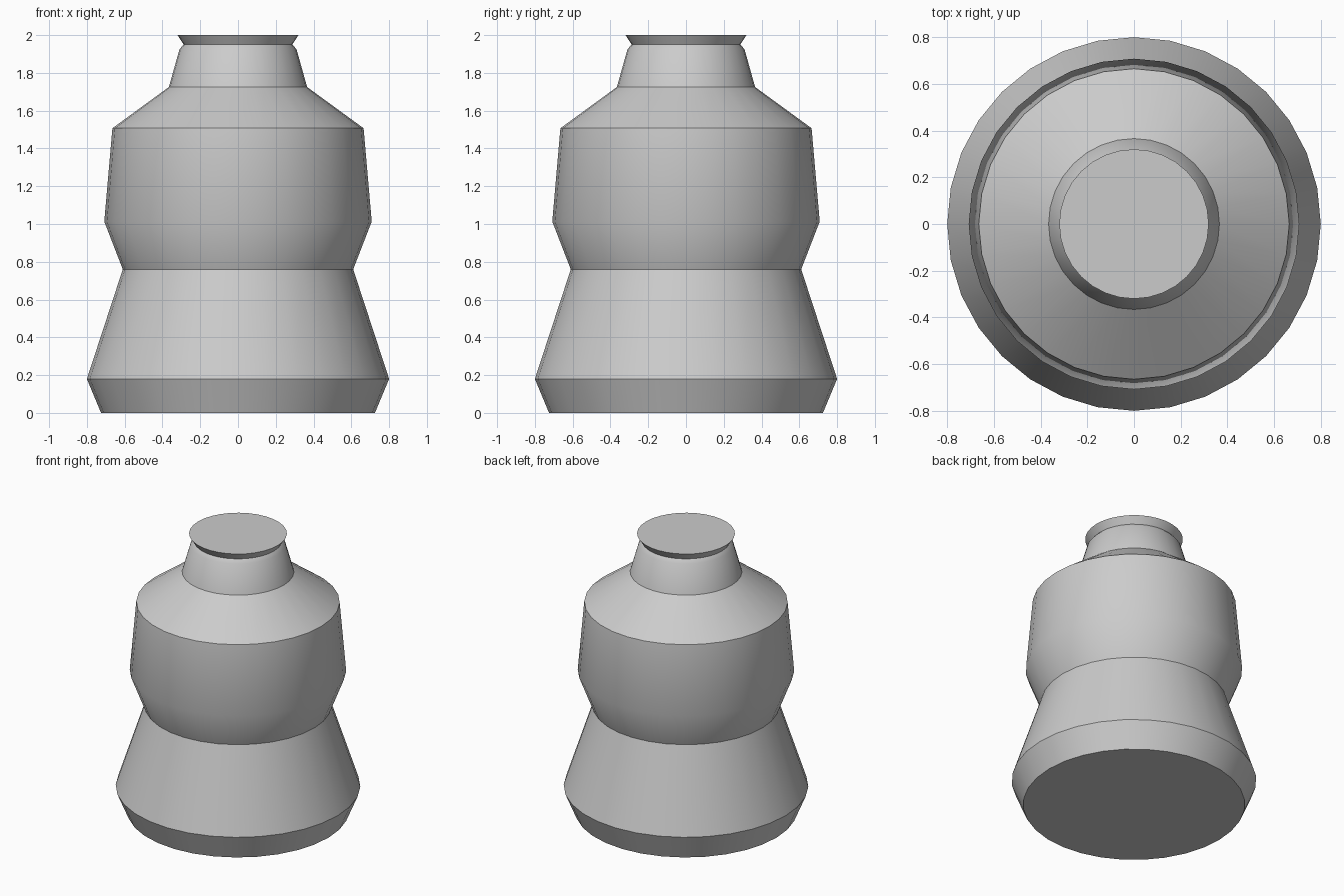
import bpy
import bmesh
from math import radians, tau
from mathutils import Matrix, Vector

cube = bpy.data.objects.get("Cube")
if cube:
    bpy.data.objects.remove(cube, do_unlink=True)

SEGMENTS = 32

grey = bpy.data.materials.new("plain grey")
grey.use_nodes = True
grey.diffuse_color = (0.6, 0.6, 0.6, 1)
grey.node_tree.nodes["Principled BSDF"].inputs["Base Color"].default_value = grey.diffuse_color


def lathe(name, profile, material):
    """Turn a (radius, height) outline around z into a closed solid."""
    bm = bmesh.new()
    points = [bm.verts.new((r, 0, z)) for r, z in profile]
    edges = [bm.edges.new(pair) for pair in zip(points, points[1:])]
    bmesh.ops.spin(bm, geom=points + edges, axis=(0, 0, 1), cent=(0, 0, 0),
                   angle=tau, steps=SEGMENTS, use_duplicate=False)
    bmesh.ops.remove_doubles(bm, verts=bm.verts, dist=0.0001)
    # Flat caps close the base and the top
    bmesh.ops.holes_fill(bm, edges=[e for e in bm.edges if e.is_boundary], sides=0)
    bmesh.ops.recalc_face_normals(bm, faces=bm.faces)
    mesh = bpy.data.meshes.new(name)
    bm.to_mesh(mesh)
    bm.free()
    mesh.materials.append(material)
    obj = bpy.data.objects.new(name, mesh)
    bpy.context.collection.objects.link(obj)
    return obj


# Outline from the foot, over skirt, waist, belly, shoulder and neck, to the lip
outline = [
    (0.725, 0.0), (0.8, 0.18),
    (0.61, 0.76), (0.708, 1.013),
    (0.665, 1.507), (0.366, 1.725),
    (0.31, 1.925), (0.288, 1.95),
    (0.32, 2.0),
]
body = lathe("turned_body", outline, grey)

bpy.ops.object.select_all(action="DESELECT")
body.select_set(True)
bpy.context.view_layer.objects.active = body
bpy.ops.object.shade_smooth_by_angle(angle=radians(30))
